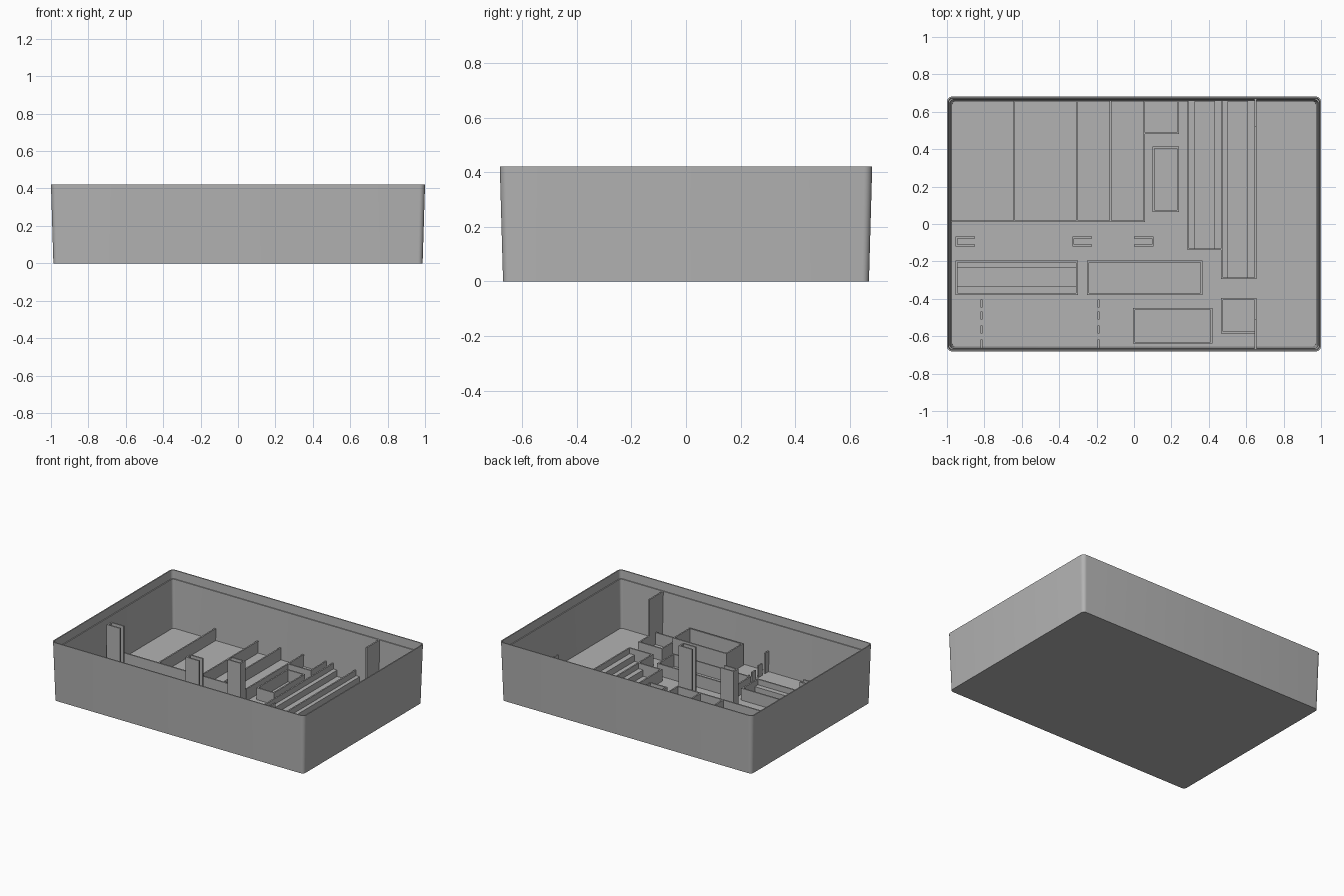
import bpy, bmesh, math

cube = bpy.data.objects.get("Cube")
if cube:
    bpy.data.objects.remove(cube, do_unlink=True)

grey = bpy.data.materials.new("plain grey")
grey.use_nodes = True
COLOUR = (0.45, 0.45, 0.45, 1)
grey.diffuse_color = COLOUR
grey.node_tree.nodes["Principled BSDF"].inputs["Base Color"].default_value = COLOUR

FLOOR, LOW, T = 0.015, 0.1, 0.01    # floor top, divider height, divider thickness


def finish(name, bm):
    bmesh.ops.recalc_face_normals(bm, faces=bm.faces)
    mesh = bpy.data.meshes.new(name)
    bm.to_mesh(mesh)
    bm.free()
    mesh.materials.append(grey)
    obj = bpy.data.objects.new(name, mesh)
    bpy.context.collection.objects.link(obj)
    return obj


def block(bm, x0, x1, y0, y1, top, bottom=FLOOR - 0.005):
    verts = bmesh.ops.create_cube(bm, size=1)["verts"]
    for v in verts:
        v.co.x = x1 if v.co.x > 0 else x0
        v.co.y = y1 if v.co.y > 0 else y0
        v.co.z = top if v.co.z > 0 else bottom


def blocks(name, *items):
    bm = bmesh.new()
    for item in items:
        block(bm, *item)
    return finish(name, bm)


def frame(x0, x1, y0, y1, top=LOW, sides="lrfb"):
    """Thin walls around a rectangle, on the chosen sides."""
    walls = {"l": (x0, x0 + T, y0, y1, top), "r": (x1 - T, x1, y0, y1, top),
             "f": (x0, x1, y0, y0 + T, top), "b": (x0, x1, y1 - T, y1, top)}
    return [walls[s] for s in sides]


def rounded_ring(bm, hx, hy, z, r, steps=6):
    ring = []
    for q, (sx, sy) in enumerate([(1, 1), (-1, 1), (-1, -1), (1, -1)]):
        for i in range(steps + 1):
            a = math.pi / 2 * (q + i / steps)
            ring.append(bm.verts.new((sx * (hx - r) + r * math.cos(a),
                                      sy * (hy - r) + r * math.sin(a), z)))
    return ring


# Tapered tray shell with a stepped rim, lofted from outer base to inner floor
bm = bmesh.new()
sections = [(0.987, 0.67, 0, 0.025), (1, 0.682, 0.42, 0.03),
            (0.992, 0.674, 0.42, 0.022), (0.99, 0.672, 0.36, 0.022),
            (0.983, 0.665, 0.36, 0.018), (0.972, 0.655, FLOOR, 0.015)]
rings = [rounded_ring(bm, *s) for s in sections]
for a, b in zip(rings, rings[1:]):
    for i in range(len(a)):
        j = (i + 1) % len(a)
        bm.faces.new((a[i], a[j], b[j], b[i]))
bm.faces.new(rings[0])
bm.faces.new(rings[-1])
tray = finish("tray_shell", bm)
bpy.context.view_layer.objects.active = tray
tray.select_set(True)
bpy.ops.object.shade_smooth_by_angle(angle=math.radians(30))
tray.select_set(False)

# Large back compartments
BACK = 0.67
blocks("back_compartment_dividers",
       (-0.98, 0.06, 0.01, 0.01 + T, LOW),
       *[(x, x + T, 0.01, BACK, LOW) for x in (-0.645, -0.31, -0.13, 0.05)])
blocks("back_small_compartment", *frame(0.05, 0.24, 0.48, BACK, LOW, "rf"))

# Open rectangular holders
blocks("upright_holder", *frame(0.1, 0.24, 0.065, 0.415))
blocks("middle_holder", *frame(-0.25, 0.365, -0.38, -0.195))
blocks("tall_holder", *frame(-0.005, 0.42, -0.64, -0.45, 0.17))
blocks("square_holder", *frame(0.465, 0.655, -0.585, -0.395))

# Holders with low ledges along their long sides
LEDGE = 0.06
blocks("ledged_holder", *frame(-0.955, -0.3, -0.38, -0.195),
       (-0.95, -0.305, -0.375, -0.335, LEDGE), (-0.95, -0.305, -0.235, -0.2, LEDGE))
blocks("short_channel", *frame(0.285, 0.475, -0.14, BACK, LOW, "lrf"),
       (0.29, 0.325, -0.135, BACK, LEDGE), (0.43, 0.47, -0.135, BACK, LEDGE))
blocks("long_channel", *frame(0.465, 0.655, -0.295, BACK, LOW, "lrf"),
       (0.47, 0.503, -0.29, BACK, LEDGE), (0.607, 0.65, -0.29, BACK, LEDGE))

# Partition between the holders and the open side bay, with tall end plates
blocks("bay_partition", (0.645, 0.655, -BACK, -0.58, LOW),
       (0.645, 0.655, -BACK, -0.51, 0.36), (0.645, 0.655, 0.52, BACK, 0.36))

# Slotted posts, each a channel open at one end
for name, x, top, closed in (("outer_post", -0.955, 0.34, "l"),
                             ("short_post", -0.33, 0.275, "l"),
                             ("inner_post", 0.0, 0.345, "r")):
    blocks(name, *frame(x, x + 0.105, -0.12, -0.068, top, closed + "fb"))

# Rows of teeth rising toward the front wall
for name, x in (("outer_teeth", -0.82), ("inner_teeth", -0.195)):
    blocks(name, *[(x, x + T, y, y + 0.043, top) for y, top in
                   ((-0.447, 0.07), (-0.511, 0.08), (-0.585, 0.1), (-0.66, 0.16))])
